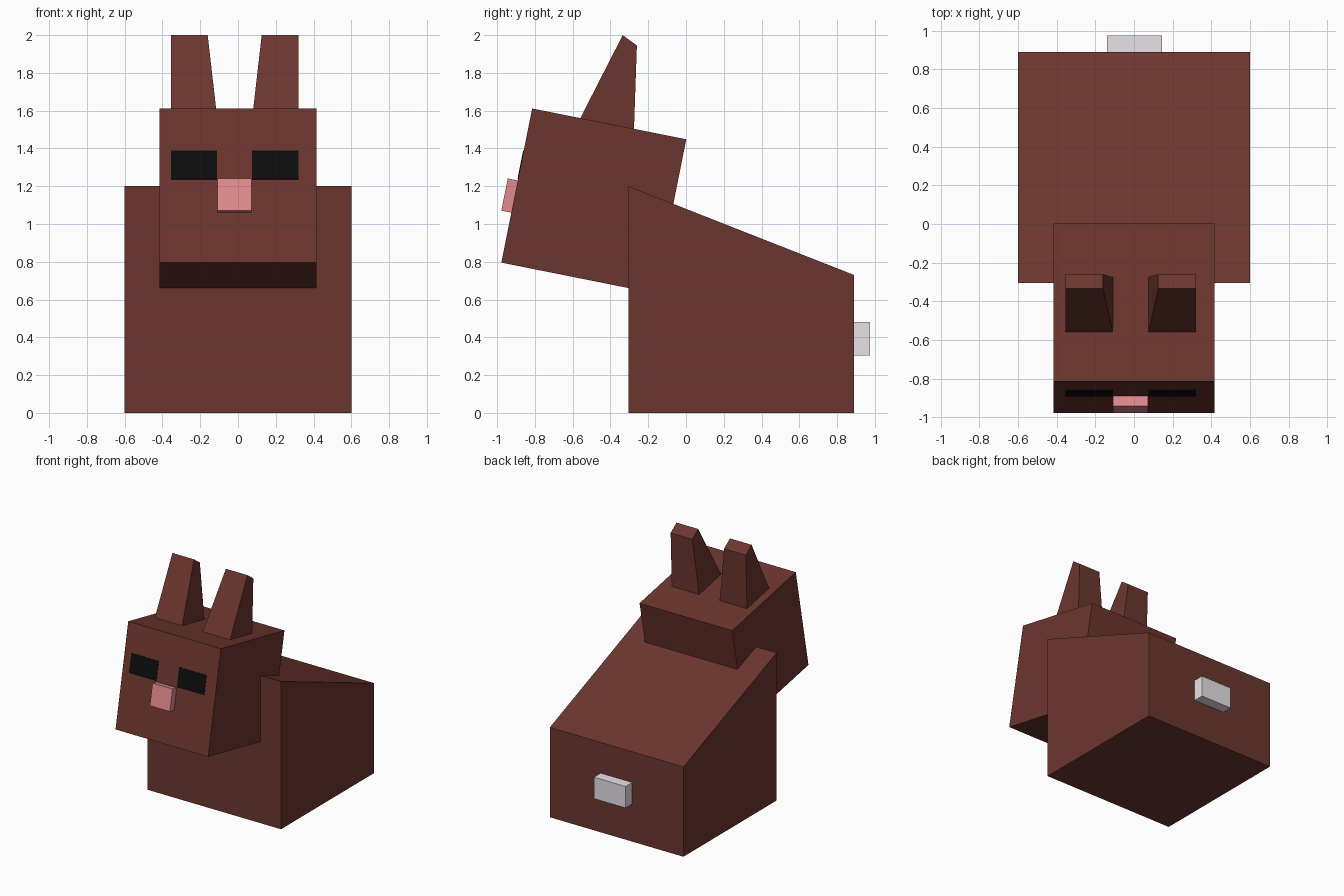
import bpy
import bmesh
from mathutils import Vector, Matrix
from math import radians

if "Cube" in bpy.data.objects:
    bpy.data.objects.remove(bpy.data.objects["Cube"])


def material(name, rgb):
    m = bpy.data.materials.new(name)
    m.diffuse_color = (*rgb, 1)
    m.use_nodes = True
    m.node_tree.nodes["Principled BSDF"].inputs["Base Color"].default_value = m.diffuse_color
    return m


BROWN = material("brown_fur", (0.15, 0.037, 0.028))
BLACK = material("black", (0.004, 0.004, 0.004))
PINK = material("pink", (0.75, 0.26, 0.27))
WHITE = material("tail_white", (0.8, 0.76, 0.8))

# Head pitch: local frame with its origin at the head centre
HEAD = Matrix.Translation((0, -0.488, 1.122)) @ Matrix.Rotation(radians(-11.3), 4, 'X')
FACE_X = -0.0175  # facial features sit slightly off centre


def hull(name, points, mat, frame=Matrix.Identity(4)):
    """Convex flat-faced solid from its corner points."""
    bm = bmesh.new()
    for p in points:
        bm.verts.new(frame @ Vector(p))
    bmesh.ops.convex_hull(bm, input=bm.verts)
    bmesh.ops.dissolve_limit(bm, angle_limit=radians(1), verts=bm.verts, edges=bm.edges)
    bmesh.ops.recalc_face_normals(bm, faces=bm.faces)
    me = bpy.data.meshes.new(name)
    bm.to_mesh(me)
    bm.free()
    me.materials.append(mat)
    ob = bpy.data.objects.new(name, me)
    bpy.context.collection.objects.link(ob)
    return ob


def box(name, xs, ys, zs, mat, frame=Matrix.Identity(4)):
    return hull(name, [(x, y, z) for x in xs for y in ys for z in zs], mat, frame)


# Body: sloped-back side profile extruded across x
profile = [(-0.305, 0), (0.89, 0), (0.89, 0.73), (-0.305, 1.2)]
hull("body", [(x, y, z) for x in (-0.6, 0.6) for y, z in profile], BROWN)

# Tail
box("tail", (-0.14, 0.145), (0.87, 0.975), (0.305, 0.48), WHITE)

# Head and nose
box("head", (-0.416, 0.416), (-0.416, 0.416), (-0.416, 0.416), BROWN, HEAD)
box("nose", (FACE_X - 0.09, FACE_X + 0.09), (-0.47, -0.40), (-0.146, 0.028), PINK, HEAD)

# Mirrored eyes and tapered ears (bases sunk slightly into the head)
ear_base = [(-0.571, 1.538), (-0.276, 1.485)]
ear_top = [(-0.335, 2.0), (-0.26, 1.945)]
for side, s in (("right", -1), ("left", 1)):
    box("eye_" + side, (FACE_X + s * 0.0925, FACE_X + s * 0.3375),
        (-0.419, -0.40), (0.034, 0.188), BLACK, HEAD)
    pts = [(FACE_X + s * x, y, z) for x in (0.09, 0.3375) for y, z in ear_base]
    pts += [(FACE_X + s * x, y, z) for x in (0.143, 0.3375) for y, z in ear_top]
    hull("ear_" + side, pts, BROWN)
